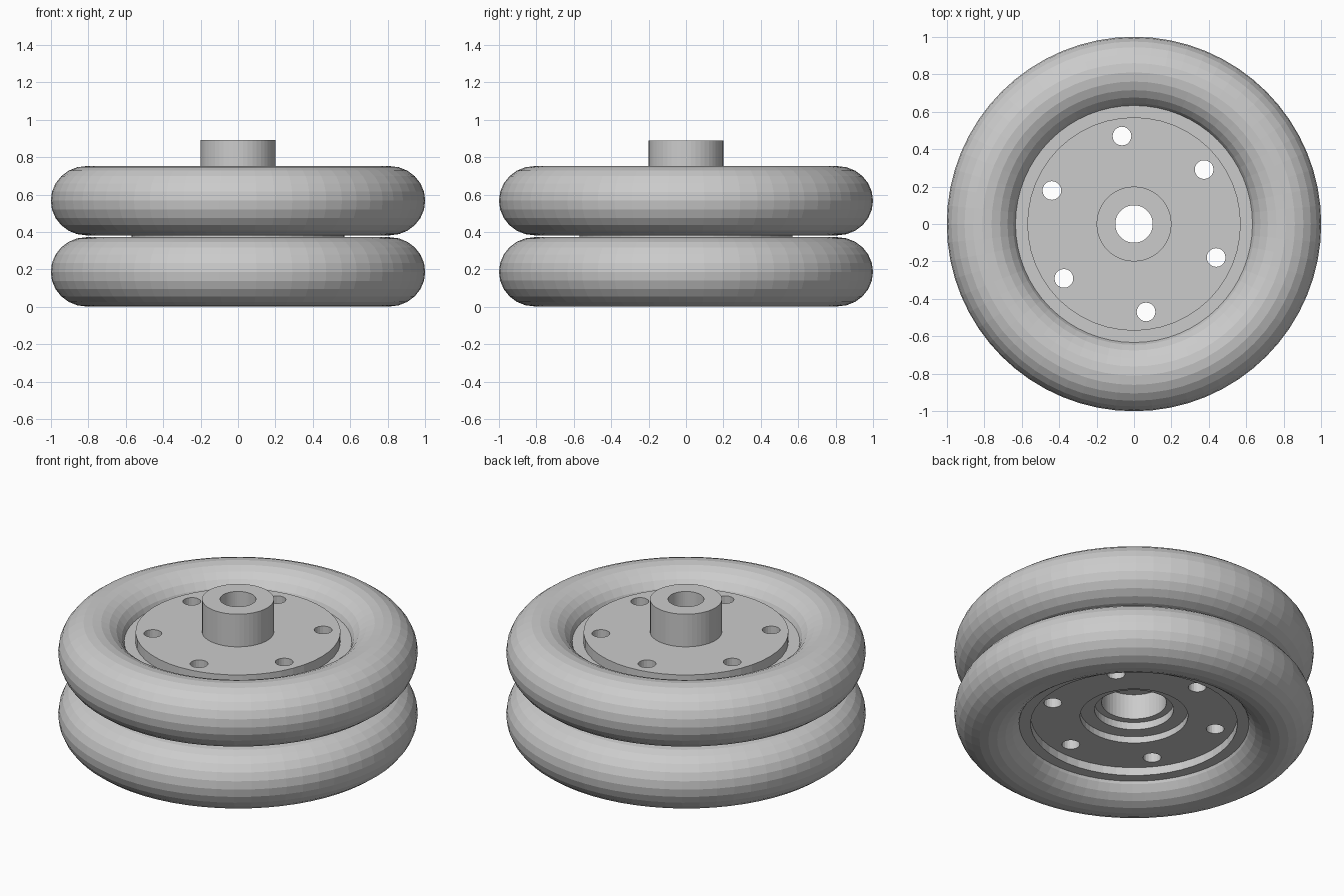
import bpy, bmesh
from math import sin, cos, pi, radians

if "Cube" in bpy.data.objects:
    bpy.data.objects.remove(bpy.data.objects["Cube"])


def lathe(name, profile, sides):
    """Revolve a closed (radius, z) profile about the z axis."""
    bm = bmesh.new()
    rings = [[bm.verts.new((r * cos(2 * pi * i / sides), r * sin(2 * pi * i / sides), z))
              for r, z in profile] for i in range(sides)]
    n = len(profile)
    for i in range(sides):
        a, b = rings[i], rings[(i + 1) % sides]
        for j in range(n):
            k = (j + 1) % n
            bm.faces.new((a[j], b[j], b[k], a[k]))
    bmesh.ops.recalc_face_normals(bm, faces=bm.faces)
    mesh = bpy.data.meshes.new(name)
    bm.to_mesh(mesh)
    bm.free()
    obj = bpy.data.objects.new(name, mesh)
    bpy.context.collection.objects.link(obj)
    return obj


# two stacked tyres
for name, zc in (("lower_tyre", 0.187), ("upper_tyre", 0.567)):
    section = [(0.81 + 0.19 * cos(2 * pi * k / 24), zc + 0.185 * sin(2 * pi * k / 24))
               for k in range(24)]
    lathe(name, section, 64)

# hub: axle boss, raised top disc, tyre seats, recessed underside, stepped bore
hub = lathe("hub", [
    (0.10, 0.89), (0.20, 0.89), (0.20, 0.69), (0.57, 0.69),
    (0.57, 0.63), (0.64, 0.63), (0.64, 0.50), (0.57, 0.50),
    (0.57, 0.26), (0.64, 0.26), (0.64, 0.11), (0.575, 0.11),
    (0.575, 0.16), (0.30, 0.16), (0.30, 0.20), (0.22, 0.20),
    (0.22, 0.245), (0.18, 0.245), (0.18, 0.40), (0.10, 0.40)], 48)

# six bolt holes through the hub
bm = bmesh.new()
for k in range(6):
    a = radians(37.8 + 60 * k)
    made = bmesh.ops.create_cone(bm, cap_ends=True, segments=20,
                                 radius1=0.05, radius2=0.05, depth=1.2)
    bmesh.ops.translate(bm, verts=made["verts"],
                        vec=(0.474 * cos(a), 0.474 * sin(a), 0.45))
mesh = bpy.data.meshes.new("bolt_hole_cutter")
bm.to_mesh(mesh)
bm.free()
cutter = bpy.data.objects.new("bolt_hole_cutter", mesh)
bpy.context.collection.objects.link(cutter)
cutter.hide_render = True
cutter.display_type = 'WIRE'
mod = hub.modifiers.new("bolt_holes", 'BOOLEAN')
mod.operation = 'DIFFERENCE'
mod.solver = 'EXACT'
mod.object = cutter
